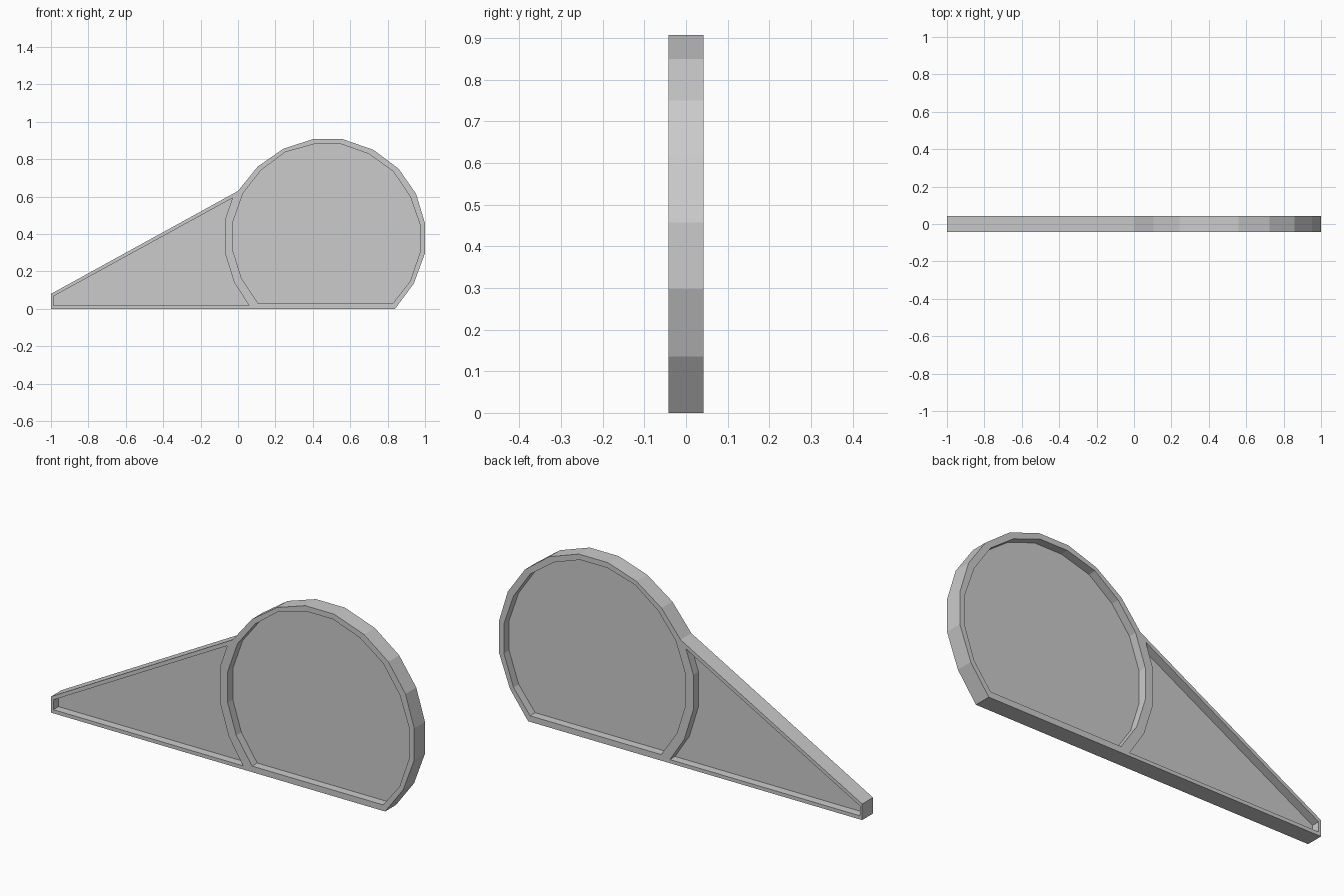
import bpy
from math import radians

if "Cube" in bpy.data.objects:
    bpy.data.objects.remove(bpy.data.objects["Cube"])

HALF_DEPTH = 0.0425

# Profiles in the x-z plane
outline = [(-1, 0), (0.84, 0), (0.94, 0.135), (1, 0.298), (1, 0.457), (0.952, 0.615),
           (0.858, 0.75), (0.724, 0.85), (0.56, 0.907), (0.40, 0.907), (0.243, 0.856),
           (0.105, 0.76), (0, 0.63), (-1, 0.08)]
round_window = [(0.107, 0.03), (0.02, 0.16), (-0.027, 0.31), (-0.027, 0.465), (0.027, 0.618),
                (0.123, 0.741), (0.251, 0.837), (0.404, 0.88), (0.553, 0.88), (0.70, 0.828),
                (0.829, 0.735), (0.92, 0.602), (0.973, 0.45), (0.973, 0.302), (0.92, 0.147),
                (0.829, 0.03)]
wedge_window = [(-0.987, 0.018), (0.059, 0.018), (-0.02, 0.14), (-0.07, 0.30), (-0.07, 0.475),
                (-0.03, 0.592), (-0.987, 0.067)]


def plate(name, loops, half_depth):
    """Extrude closed profiles along y; inner loops become holes."""
    curve = bpy.data.curves.new(name, 'CURVE')
    curve.dimensions = '2D'
    curve.fill_mode = 'BOTH'
    curve.extrude = half_depth
    for loop in loops:
        spline = curve.splines.new('POLY')
        spline.points.add(len(loop) - 1)
        for point, (x, z) in zip(spline.points, loop):
            point.co = (x, z, 0, 1)
        spline.use_cyclic_u = True
        spline.use_smooth = False
    obj = bpy.data.objects.new(name, curve)
    obj.rotation_euler.x = radians(90)
    bpy.context.collection.objects.link(obj)
    bpy.ops.object.select_all(action='DESELECT')
    obj.select_set(True)
    bpy.context.view_layer.objects.active = obj
    bpy.ops.object.convert(target='MESH')
    bpy.ops.object.transform_apply(location=False, rotation=True, scale=False)
    bpy.ops.object.shade_flat()


# Raised rim around both windows
plate("rim_frame", [outline, round_window, wedge_window], HALF_DEPTH)

# Thin recessed panels in the middle of the depth
plate("round_panel", [round_window], 0.002)
plate("wedge_panel", [wedge_window], 0.002)
